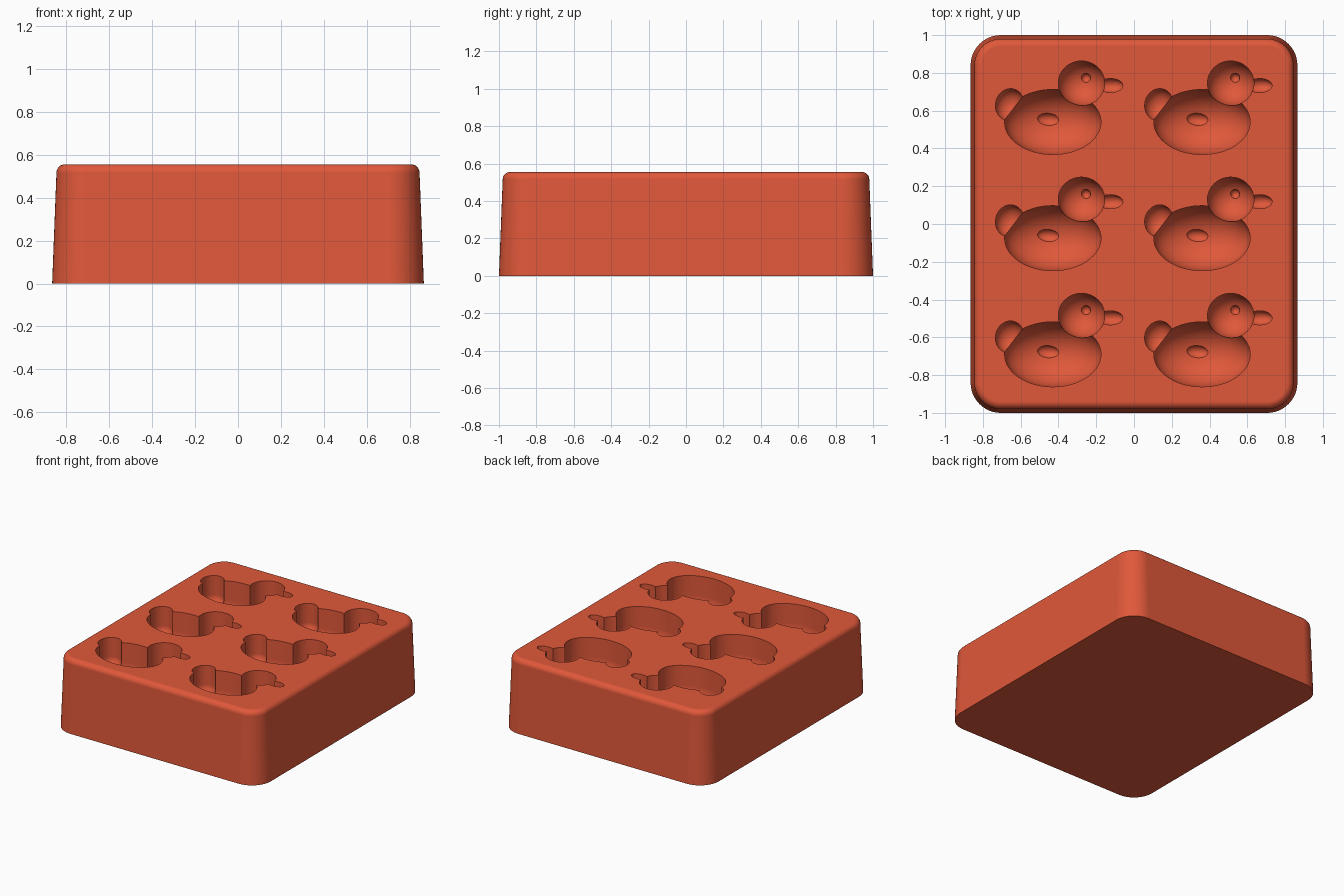
import bpy, bmesh, math

HEIGHT = 0.555
COLUMNS = (-0.43, 0.36)
ROWS = (0.54, -0.075, -0.69)

if "Cube" in bpy.data.objects:
    bpy.data.objects.remove(bpy.data.objects["Cube"], do_unlink=True)

red = bpy.data.materials.new("brick red silicone")
red.use_nodes = True
red.diffuse_color = (0.745, 0.098, 0.042, 1)
red.node_tree.nodes["Principled BSDF"].inputs["Base Color"].default_value = red.diffuse_color


def to_object(name, bm):
    bmesh.ops.recalc_face_normals(bm, faces=bm.faces[:])
    mesh = bpy.data.meshes.new(name)
    bm.to_mesh(mesh)
    bm.free()
    mesh.materials.append(red)
    obj = bpy.data.objects.new(name, mesh)
    bpy.context.collection.objects.link(obj)
    return obj


def rounded_loop(bm, inset, z, steps=12):
    """Rounded rectangle of vertices, pulled in by inset."""
    radius = 0.16 - inset
    verts = []
    for quarter, (sx, sy) in enumerate(((1, 1), (-1, 1), (-1, -1), (1, -1))):
        for i in range(steps + 1):
            a = math.pi / 2 * (quarter + i / steps)
            verts.append(bm.verts.new((sx * 0.705 + radius * math.cos(a),
                                       sy * 0.84 + radius * math.sin(a), z)))
    return verts


def make_block():
    """Tapered tray with a rounded top edge."""
    bm = bmesh.new()
    fillet, taper = 0.04, 0.02
    loops = [rounded_loop(bm, 0, 0)]
    for i in range(9):
        a = math.pi / 2 * i / 8
        loops.append(rounded_loop(bm, taper + fillet * (1 - math.cos(a)),
                                  HEIGHT - fillet * (1 - math.sin(a))))
    for low, high in zip(loops, loops[1:]):
        for i in range(len(low)):
            j = (i + 1) % len(low)
            bm.faces.new((low[i], low[j], high[j], high[i]))
    bm.faces.new(loops[0])
    bm.faces.new(loops[-1])
    return to_object("mould_tray", bm)


def make_cutter(name, dx, dy, radii, wall, turn=0, segments=48):
    """Round-bottomed straight-walled plug, repeated in every pocket."""
    bm = bmesh.new()
    for cx in COLUMNS:
        for cy in ROWS:
            part = bmesh.new()
            bmesh.ops.create_uvsphere(part, u_segments=segments,
                                      v_segments=segments // 2, radius=1)
            bmesh.ops.delete(part, geom=[v for v in part.verts if v.co.z > 0.001],
                             context='VERTS')
            for v in part.verts:
                x, y, z = (c * r for c, r in zip(v.co, radii))
                v.co = (cx + dx + x * math.cos(turn) - y * math.sin(turn),
                        cy + dy + x * math.sin(turn) + y * math.cos(turn),
                        HEIGHT - wall + z)
            rim = [e for e in part.edges if e.is_boundary]
            grown = bmesh.ops.extrude_edge_only(part, edges=rim)["geom"]
            for v in grown:
                if isinstance(v, bmesh.types.BMVert):
                    v.co.z = HEIGHT + 0.1
            bmesh.ops.holes_fill(part, edges=[e for e in part.edges if e.is_boundary])
            temp = bpy.data.meshes.new("plug")
            part.to_mesh(temp)
            part.free()
            bm.from_mesh(temp)
            bpy.data.meshes.remove(temp)
    obj = to_object(name, bm)
    obj.hide_render = True
    return obj


tray = make_block()

# Pocket shapes, placed relative to the body centre
cutters = [
    make_cutter("body_cutter", 0, 0, (0.255, 0.172, 0.17), 0.15, segments=64),
    make_cutter("head_cutter", 0.152, 0.205, (0.123, 0.118, 0.123), 0.25),
    make_cutter("tail_cutter", -0.228, 0.092, (0.075, 0.085, 0.075), 0.147, -0.25),
    make_cutter("beak_cutter", 0.305, 0.193, (0.066, 0.037, 0.037), 0.153, segments=32),
    make_cutter("eye_cutter", 0.175, 0.233, (0.025, 0.025, 0.025), 0.362, segments=24),
    make_cutter("wing_cutter", -0.022, 0.013, (0.06, 0.035, 0.035), 0.303, -0.1, 32),
]
for cutter in cutters:
    mod = tray.modifiers.new(cutter.name, 'BOOLEAN')
    mod.operation = 'DIFFERENCE'
    mod.solver = 'EXACT'
    mod.object = cutter

# Bake the pockets into the tray and drop the cutters
bpy.context.view_layer.update()
graph = bpy.context.evaluated_depsgraph_get()
tray.data = bpy.data.meshes.new_from_object(tray.evaluated_get(graph))
tray.modifiers.clear()
for cutter in cutters:
    bpy.data.objects.remove(cutter, do_unlink=True)

# Smooth curved walls, keep rims and the flat top crisp
bpy.ops.object.select_all(action='DESELECT')
tray.select_set(True)
bpy.context.view_layer.objects.active = tray
bpy.ops.object.shade_smooth_by_angle(angle=math.radians(30))
weighted = tray.modifiers.new("weighted_normals", 'WEIGHTED_NORMAL')
weighted.keep_sharp = True
